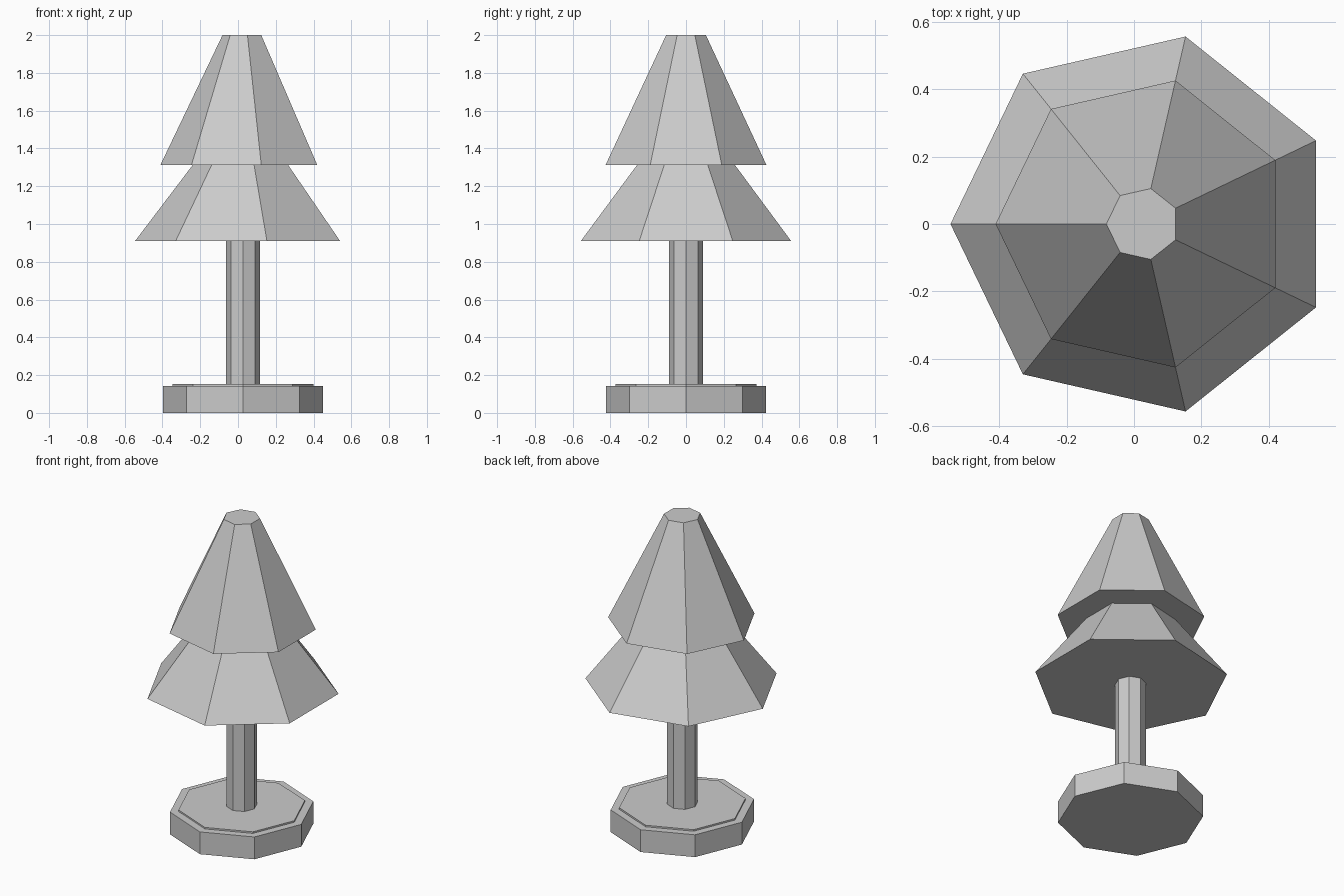
import bpy, math

if "Cube" in bpy.data.objects:
    bpy.data.objects.remove(bpy.data.objects["Cube"])

CX = 0.026  # shared axis of all parts


def frustum(name, sides, r_bottom, r_top, z0, z1):
    """Flat-shaded capped frustum with one corner pointing to -x."""
    bpy.ops.mesh.primitive_cone_add(
        vertices=sides, radius1=r_bottom, radius2=r_top, depth=z1 - z0,
        location=(CX, 0, (z0 + z1) / 2), rotation=(0, 0, math.pi / 2))
    bpy.context.object.name = name


# Octagonal stand with a thin raised slab on top
frustum("base", 8, 0.423, 0.423, 0.0, 0.143)
frustum("base_slab", 8, 0.373, 0.373, 0.143, 0.153)

# Octagonal trunk
frustum("trunk", 8, 0.09, 0.09, 0.153, 0.91)

# Seven-sided foliage tiers
frustum("lower_foliage", 7, 0.571, 0.266, 0.91, 1.312)
frustum("upper_foliage", 7, 0.437, 0.108, 1.312, 2.0)
